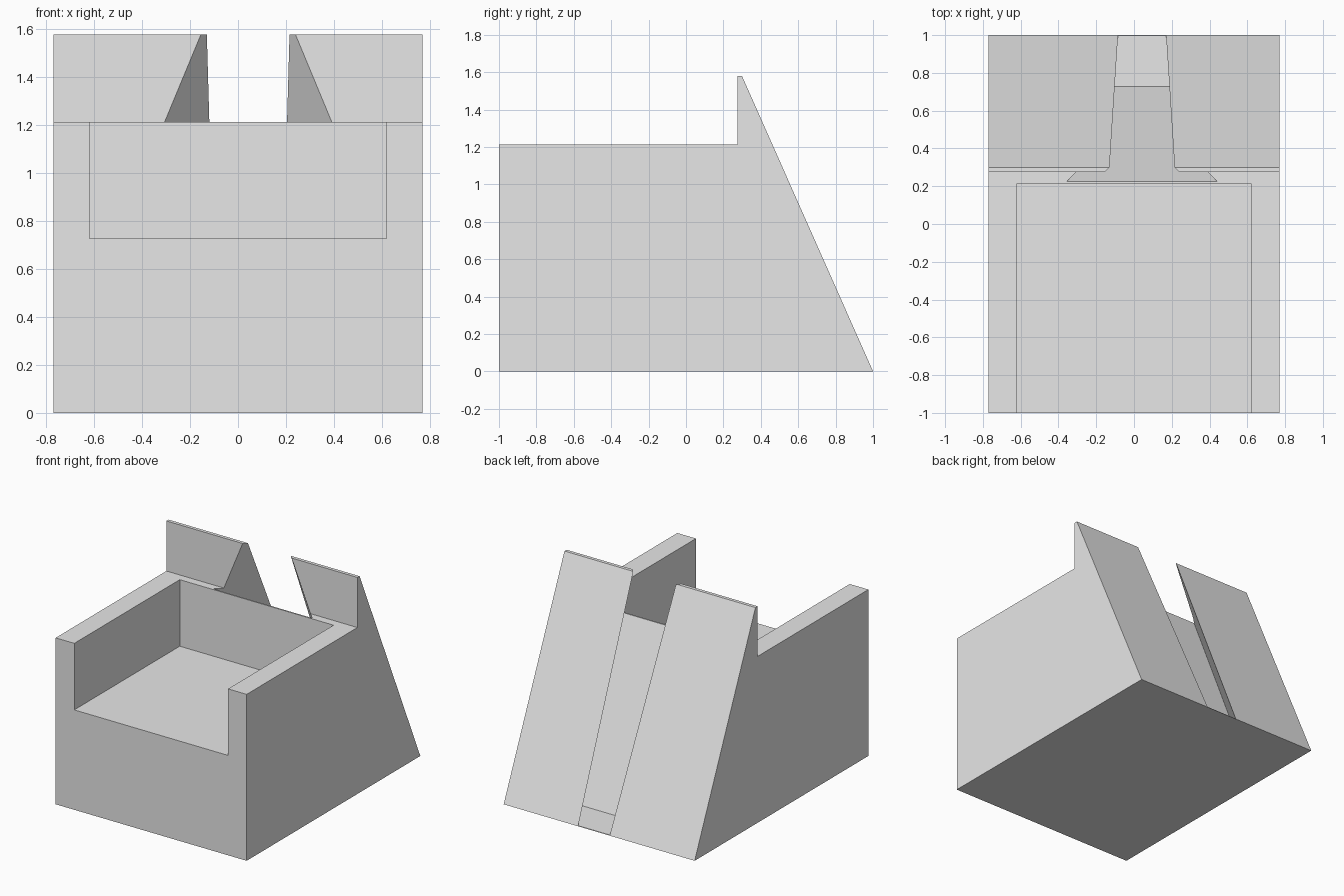
import bpy
import bmesh

default = bpy.data.objects.get("Cube")
if default:
    bpy.data.objects.remove(default, do_unlink=True)

HALF_W = 0.77
ARM_Z, TOP_Z = 1.213, 1.578
FIN_FRONT, FIN_BACK = 0.275, 0.30

grey = bpy.data.materials.new("light_grey")
grey.use_nodes = True
colour = (0.8, 0.8, 0.8, 1.0)
grey.diffuse_color = colour
grey.node_tree.nodes["Principled BSDF"].inputs["Base Color"].default_value = colour


def loft(name, start, end):
    """Closed solid between two matching point loops."""
    bm = bmesh.new()
    a = [bm.verts.new(p) for p in start]
    b = [bm.verts.new(p) for p in end]
    n = len(a)
    bm.faces.new(a)
    bm.faces.new(b[::-1])
    for i in range(n):
        j = (i + 1) % n
        bm.faces.new((a[j], a[i], b[i], b[j]))
    bmesh.ops.recalc_face_normals(bm, faces=bm.faces)
    mesh = bpy.data.meshes.new(name)
    bm.to_mesh(mesh)
    bm.free()
    mesh.materials.append(grey)
    obj = bpy.data.objects.new(name, mesh)
    bpy.context.collection.objects.link(obj)
    return obj


def extrude_x(name, profile, half):
    return loft(name, [(-half, y, z) for y, z in profile],
                [(half, y, z) for y, z in profile])


def cut(target, cutter):
    cutter.hide_render = True
    mod = target.modifiers.new("cut", "BOOLEAN")
    mod.operation = "DIFFERENCE"
    mod.solver = "EXACT"
    mod.object = cutter
    bpy.context.view_layer.objects.active = target
    bpy.ops.object.modifier_apply(modifier=mod.name)
    bpy.data.objects.remove(cutter, do_unlink=True)


# Body with sloping back and raised rear fins
body = extrude_x("wedge_body", [
    (-1, 0), (1, 0), (FIN_BACK, TOP_Z), (FIN_FRONT, TOP_Z),
    (FIN_FRONT, ARM_Z), (-1, ARM_Z)], HALF_W)

# Tray recess, open at the front and top
cut(body, extrude_x("tray_cutter", [
    (-1.2, 0.728), (0.215, 0.728), (0.215, 1.5), (-1.2, 1.5)], 0.62))


# Tapered dovetail groove down the back, with 45 degree undercut walls
def groove_section(z):
    centre = 0.0425
    back = 1 - (1 - FIN_BACK) * z / TOP_Z
    floor = 0.73 - (0.73 - 0.225) * z / ARM_Z
    mouth = 0.1275 + 0.045 * z / TOP_Z
    outer = back + 0.1
    wide, narrow = mouth + back - floor, mouth - 0.1
    return [(centre - wide, floor, z), (centre + wide, floor, z),
            (centre + narrow, outer, z), (centre - narrow, outer, z)]


cut(body, loft("groove_cutter", groove_section(0.004), groove_section(1.7)))
